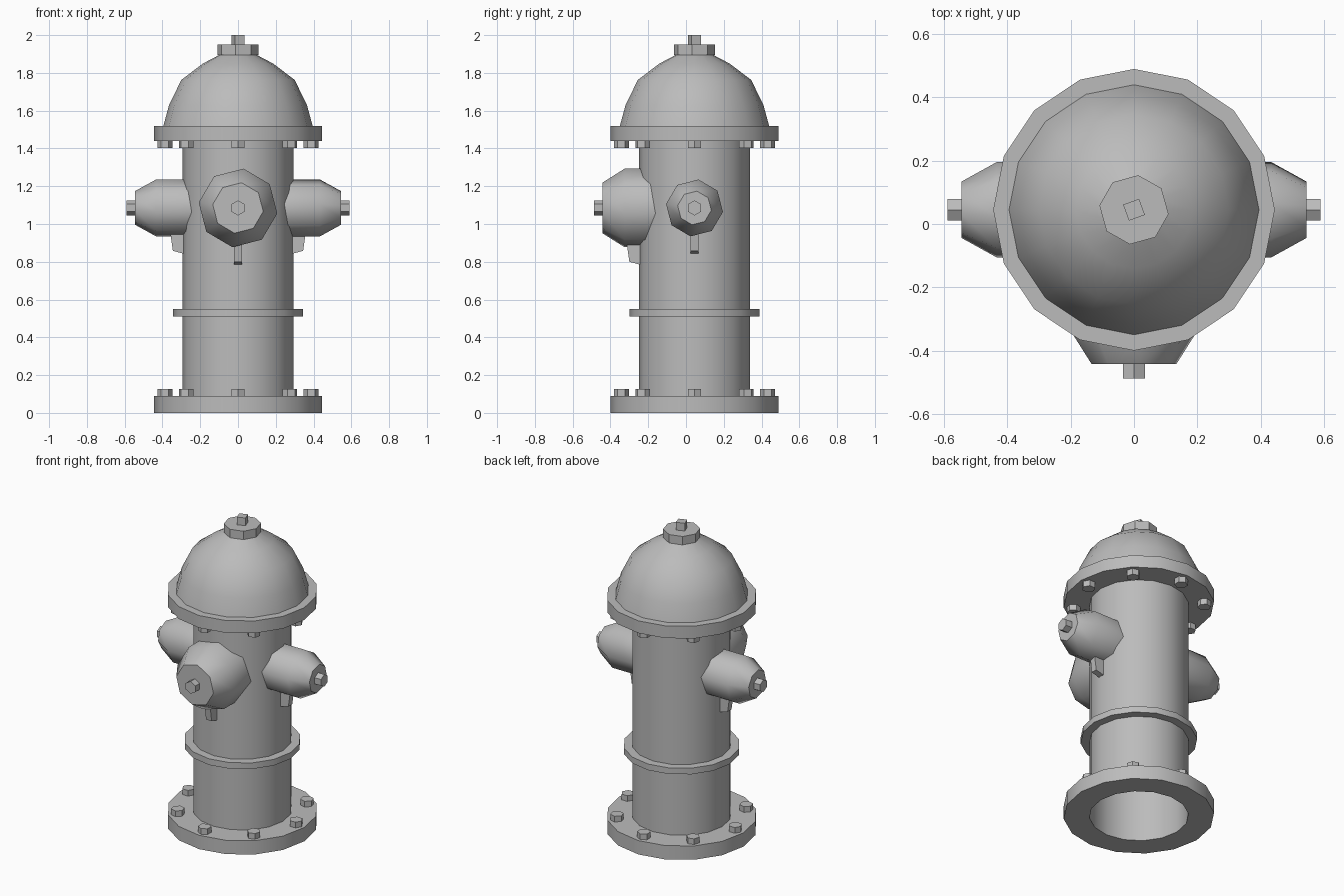
import bpy, bmesh, math
from mathutils import Matrix, Vector

cube = bpy.data.objects.get("Cube")
if cube:
    bpy.data.objects.remove(cube, do_unlink=True)

iron = bpy.data.materials.new("grey iron")
iron.use_nodes = True
GREY = (0.5, 0.5, 0.5, 1)
iron.diffuse_color = GREY
iron.node_tree.nodes["Principled BSDF"].inputs["Base Color"].default_value = GREY

AXIS = Vector((0, 0.045, 0))   # centre line of the barrel
PORT_Z = 1.085                 # height of the outlets


def finish(name, bm, smooth):
    bmesh.ops.recalc_face_normals(bm, faces=bm.faces)
    mesh = bpy.data.meshes.new(name)
    bm.to_mesh(mesh)
    bm.free()
    mesh.materials.append(iron)
    ob = bpy.data.objects.new(name, mesh)
    bpy.context.collection.objects.link(ob)
    if smooth:
        bpy.ops.object.select_all(action='DESELECT')
        ob.select_set(True)
        bpy.context.view_layer.objects.active = ob
        bpy.ops.object.shade_smooth_by_angle(angle=math.radians(smooth))
    return ob


def lathe(name, profile, sides=16, turn=0, matrix=None, loop=False, cap=False, smooth=35):
    """Spin (radius, height) points about z; loop closes the section, cap fills the far end."""
    bm = bmesh.new()
    rings = []
    for r, z in profile:
        angles = [math.radians(turn) + math.tau * i / sides for i in range(sides)]
        rings.append([bm.verts.new((r * math.cos(a), r * math.sin(a), z)) for a in angles])
    pairs = list(zip(rings, rings[1:]))
    if loop:
        pairs.append((rings[-1], rings[0]))
    for a, b in pairs:
        for i in range(sides):
            j = (i + 1) % sides
            bm.faces.new((a[i], a[j], b[j], b[i]))
    if cap:
        bm.faces.new(rings[-1])
    bm.transform(matrix or Matrix.Translation(AXIS))
    return finish(name, bm, smooth)


def collar(name, inner, outer, z0, z1):
    lathe(name, [(inner, z0), (outer, z0), (outer, z1), (inner, z1)], loop=True)


# Barrel and its collars
lathe("barrel", [(0.293, 0), (0.293, 1.44)])
collar("base_flange", 0.293, 0.445, 0, 0.09)
collar("middle_ring", 0.285, 0.345, 0.51, 0.55)
collar("top_flange", 0.293, 0.445, 1.44, 1.52)

# Domed bonnet, cap and square operating nut
lathe("dome", [(0.395, 1.52), (0.365, 1.63), (0.3, 1.763), (0.185, 1.85), (0.09, 1.9)])
lathe("dome_cap", [(0.09, 1.895), (0.11, 1.895), (0.11, 1.95)], 8, -7, cap=True, smooth=0)
lathe("top_nut", [(0.038, 1.945), (0.038, 2.0)], 4, 65, cap=True, smooth=0)

# Rings of hexagonal bolts on both flanges
for label, z0, z1 in (("base", 0.09, 0.127), ("top", 1.44, 1.402)):
    for i in range(8):
        place = Matrix.Translation(AXIS) @ Matrix.Rotation(i * math.tau / 8, 4, 'Z') \
            @ Matrix.Translation((0.387, 0, 0))
        lathe(f"{label}_bolt_{i + 1}", [(0.04, z0), (0.04, z1)], 6, matrix=place,
              cap=True, smooth=0)


def outlet(name, heading, radius, tip, start, shoulder, end):
    """Tapered octagonal outlet with a hexagonal nut and a chain tab underneath."""
    turn = Matrix.Translation(AXIS + Vector((0, 0, PORT_Z))) \
        @ Matrix.Rotation(math.radians(heading), 4, 'Z')
    outward = turn @ Matrix.Rotation(math.pi / 2, 4, 'Y') @ Matrix.Rotation(math.pi / 2, 4, 'Z')
    lathe(name + "_outlet", [(radius, start), (radius, shoulder), (tip, end)], 8, -8,
          outward, cap=True, smooth=50)
    lathe(name + "_outlet_nut", [(0.04, end - 0.01), (0.04, end + 0.045)], 6, 30,
          outward, cap=True, smooth=0)

    # Tab: a sloped side profile given thickness
    bm = bmesh.new()
    low = -radius - 0.085
    side = [(0.27, low - 0.01), (0.345, low + 0.01), (0.36, 0.03 - radius), (0.27, 0.03 - radius)]
    face = bm.faces.new([bm.verts.new((x, -0.02, z)) for x, z in side])
    extra = bmesh.ops.extrude_face_region(bm, geom=[face])["geom"]
    bmesh.ops.translate(bm, vec=(0, 0.04, 0),
                        verts=[v for v in extra if isinstance(v, bmesh.types.BMVert)])
    bm.transform(turn)
    finish(name + "_chain_tab", bm, 0)


outlet("left", 0, 0.152, 0.09, 0.23, 0.434, 0.545)
outlet("right", 180, 0.152, 0.09, 0.23, 0.434, 0.545)
outlet("front", -90, 0.21, 0.135, 0.19, 0.37, 0.488)
